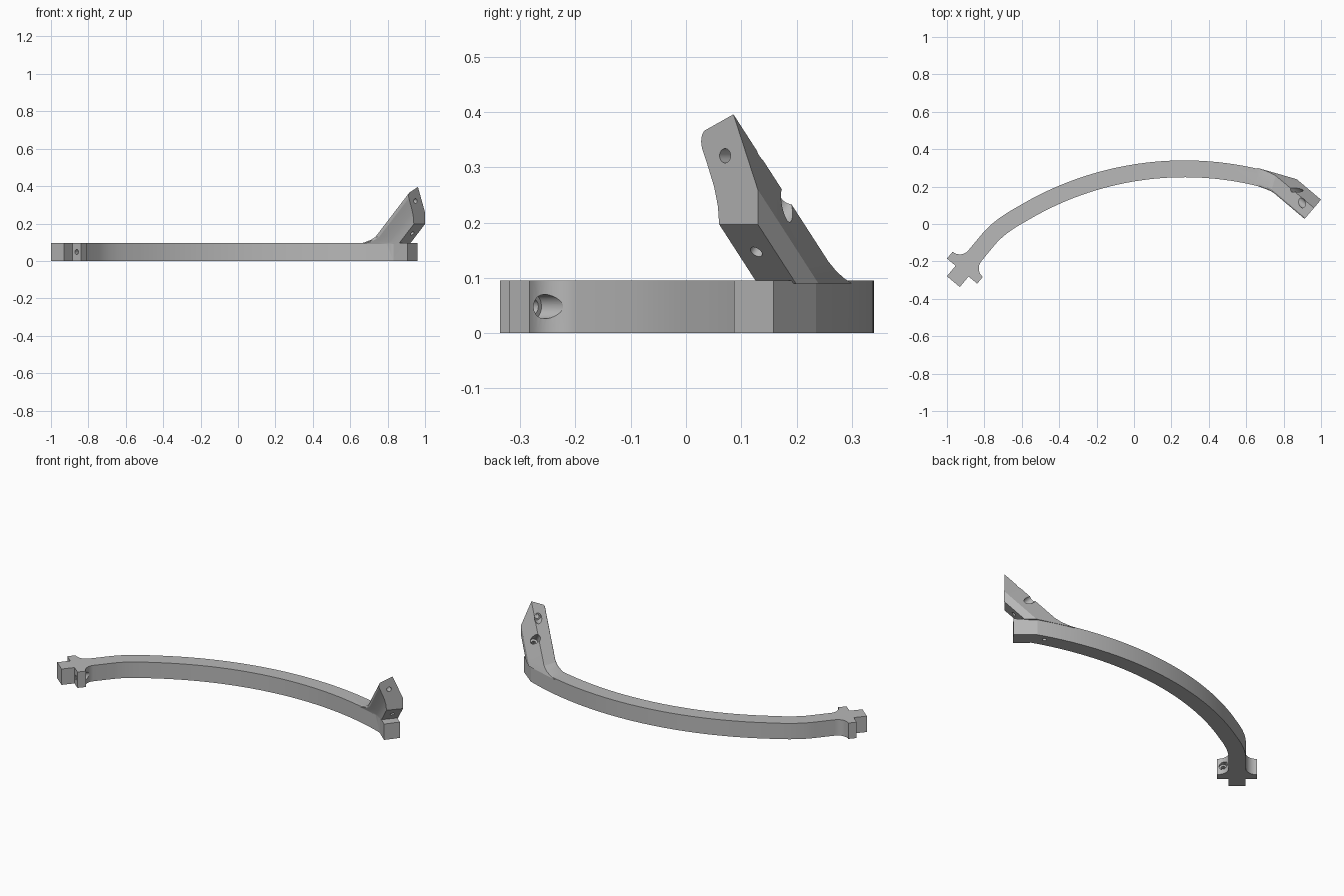
import bpy, bmesh, math
from mathutils import Vector as V

if "Cube" in bpy.data.objects:
    bpy.data.objects.remove(bpy.data.objects["Cube"])

grey = bpy.data.materials.new("plain_grey")
grey.use_nodes = True
colour = (0.48, 0.48, 0.48, 1)
grey.diffuse_color = colour
grey.node_tree.nodes["Principled BSDF"].inputs["Base Color"].default_value = colour

H = 0.095       # band height
W = 0.045       # half width of the band


def loft(name, rings):
    """Closed solid through rings of equal length, capped at both ends."""
    bm = bmesh.new()
    loops = [[bm.verts.new(p) for p in ring] for ring in rings]
    for a, b in zip(loops, loops[1:]):
        for i in range(len(a)):
            j = (i + 1) % len(a)
            bm.faces.new((a[i], a[j], b[j], b[i]))
    bm.faces.new(loops[0])
    bm.faces.new(loops[-1])
    bmesh.ops.recalc_face_normals(bm, faces=bm.faces)
    mesh = bpy.data.meshes.new(name)
    bm.to_mesh(mesh)
    bm.free()
    mesh.materials.append(grey)
    obj = bpy.data.objects.new(name, mesh)
    bpy.context.collection.objects.link(obj)
    return obj


def cylinder(name, start, end, radius):
    axis = (end - start).normalized()
    side = axis.orthogonal().normalized()
    other = axis.cross(side)
    turn = [math.tau * i / 32 for i in range(32)]
    ring = [radius * (side * math.cos(t) + other * math.sin(t)) for t in turn]
    return loft(name, [[start + r for r in ring], [end + r for r in ring]])


def combine(target, tool, operation):
    tool.hide_render = True
    mod = target.modifiers.new(operation.lower(), "BOOLEAN")
    mod.operation, mod.object, mod.solver = operation, tool, "EXACT"
    bpy.context.view_layer.objects.active = target
    bpy.ops.object.modifier_apply(modifier=mod.name)
    bpy.data.objects.remove(tool)


# Band centre line: long arc, then a soft bend towards the cross end
centre, radius = V((0.27, -1.39)), 1.685
cross = V((-0.905, -0.235))
along, across = V((-0.64, -0.77)), V((-0.77, 0.64))
path = []
for i in range(37):
    t = math.radians(20 - 51 * i / 36)
    n = V((math.sin(t), math.cos(t)))
    path.append((centre + radius * n, n))
p0, p1, p2 = path[-1][0], V((-0.72, -0.012)), cross - 0.2 * along
for i in range(1, 13):
    t = i / 12
    tangent = ((1 - t) * (p1 - p0) + t * (p2 - p1)).normalized()
    p = (1 - t) ** 2 * p0 + 2 * t * (1 - t) * p1 + t * t * p2
    path.append((p, V((tangent.y, -tangent.x))))


# Cross end: filleted side arms and a square tail, the same on both sides
def cross_side(s):
    pts = []
    for i in range(11):
        t = math.pi / 2 * i / 10
        pts.append((-0.085 + 0.06 * math.sin(t), 0.105 - 0.06 * math.cos(t)))
    pts += [(0.022, 0.105), (0.022, W), (0.095, W)]
    return [cross + a * along + s * n * across for a, n in pts]


outer = [V((0.96, 0.158))] + [p + W * n for p, n in path] + cross_side(1)
inner = [V((0.905, 0.087))] + [p - W * n for p, n in path] + cross_side(-1)
outline = outer + inner[::-1]
bracket = loft("curved_bracket", [[p.to_3d() + V((0, 0, z)) for p in outline] for z in (0, H)])

# Leaning arm: end profile swept back down at 45 degrees, flared into the band
wide, out, up = V((0.65, 0.76, 0)), V((0.765, -0.645, 0)), V((0, 0, 1))
corner = V((0.94, 0.06, 0))
profile = [(0, .197), (-.003, .23), (-.012, .265), (-.03, .31), (-.041, .335), (-.043, .347),
           (-.041, .358), (-.036, .366), (.034, .396), (.092, .26), (.092, .197)]
rings = [[corner + u * wide + z * up for u, z in profile]]
for level, flare in ((0.13, 0), (0.112, 0.013), (0.1, 0.036), (0.09, 0.07)):
    ring = []
    for u, z in profile:
        weight = min(1, max(0, (z - 0.26) / 0.08))
        shift = V((-0.97, 0.24, 0)) * flare * weight
        ring.append(corner + u * wide - (z - level) * out + level * up + shift)
    rings.append(ring)
combine(bracket, loft("leaning_arm", rings), "UNION")


# Screw holes: narrow bore with a wider counterbore from one depth onwards
def screw_hole(start, axis, reach, depth, bore, head):
    axis = axis.normalized()
    combine(bracket, cylinder("bore", start - 0.03 * axis, start + reach * axis, bore), "DIFFERENCE")
    if head:
        combine(bracket, cylinder("counterbore", start + depth * axis, start + reach * axis, head), "DIFFERENCE")


screw_hole(corner + 0.014 * wide + 0.321 * up, -out, 0.16, 0.04, 0.013, 0.022)
screw_hole(corner + 0.046 * wide - 0.05 * out + 0.147 * up, up - out, 0.22, 0.06, 0.012, 0.023)
arm_hole = (cross - 0.073 * across + 0.022 * along).to_3d() + V((0, 0, 0.048))
screw_hole(arm_hole, -along.to_3d(), 0.11, 0.03, 0.013, 0.022)
screw_hole(V((0.8, 0.22, 0)), up, 0.04, 0, 0.011, 0)

# Smooth curves, crisp edges
bpy.ops.object.select_all(action="DESELECT")
bracket.select_set(True)
bpy.context.view_layer.objects.active = bracket
bpy.ops.object.shade_smooth_by_angle(angle=math.radians(15))
